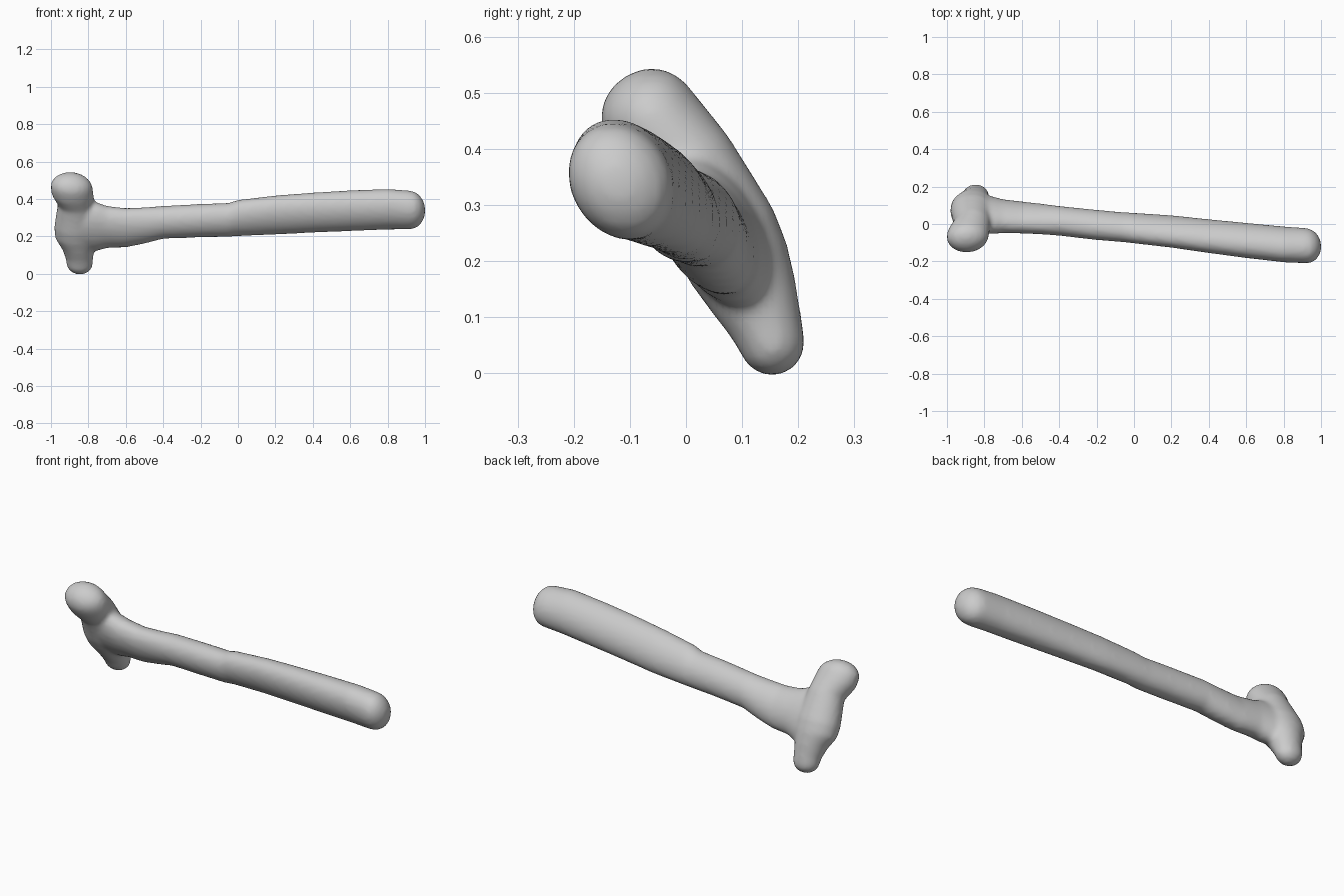
import bpy, bmesh, math
from mathutils import Vector

if "Cube" in bpy.data.objects:
    bpy.data.objects.remove(bpy.data.objects["Cube"])

SIDES = 24


def loft(bm, stations, axis_u, axis_v_of, cap_start, cap_end):
    """Skin elliptical sections (x, y, z, radius_u, radius_v) with rounded end caps."""
    centres = [Vector(s[:3]) for s in stations]
    d0 = (centres[0] - centres[1]).normalized()
    d1 = (centres[-1] - centres[-2]).normalized()
    rings = []
    n = len(stations)
    for i, s in enumerate(stations):
        t = (centres[min(i + 1, n - 1)] - centres[max(i - 1, 0)]).normalized()
        rings.append((centres[i], axis_u, axis_v_of(t), s[3], s[4]))

    def cap(ring, direction, length):
        c, u, v, ru, rv = ring
        out = []
        for deg in (20, 40, 60, 78):
            a = math.radians(deg)
            out.append((c + direction * length * math.sin(a), u, v,
                        ru * math.cos(a), rv * math.cos(a)))
        return out

    rings = cap(rings[0], d0, cap_start)[::-1] + rings + cap(rings[-1], d1, cap_end)
    loops = []
    for c, u, v, ru, rv in rings:
        loops.append([bm.verts.new(c + u * ru * math.cos(a) + v * rv * math.sin(a))
                      for a in (2 * math.pi * k / SIDES for k in range(SIDES))])
    for a, b in zip(loops, loops[1:]):
        for k in range(SIDES):
            j = (k + 1) % SIDES
            bm.faces.new((a[k], a[j], b[j], b[k]))
    bm.faces.new(loops[0][::-1])
    bm.faces.new(loops[-1])


bm = bmesh.new()

# Handle: tilted oval sections from the head to the rounded butt
tilt = Vector((0, -0.5, 0.866))
side = Vector((0, 0.866, 0.5))
handle = [
    (-0.86, 0.060, 0.255, 0.150, 0.085),
    (-0.76, 0.047, 0.252, 0.145, 0.082),
    (-0.70, 0.042, 0.250, 0.122, 0.077),
    (-0.60, 0.035, 0.246, 0.114, 0.074),
    (-0.50, 0.027, 0.258, 0.104, 0.074),
    (-0.40, 0.017, 0.275, 0.092, 0.075),
    (-0.20, -0.005, 0.284, 0.094, 0.076),
    (-0.05, -0.018, 0.288, 0.096, 0.074),
    (0.00, -0.022, 0.298, 0.104, 0.073),
    (0.20, -0.040, 0.314, 0.113, 0.076),
    (0.40, -0.065, 0.327, 0.115, 0.081),
    (0.60, -0.088, 0.337, 0.116, 0.086),
    (0.80, -0.109, 0.345, 0.115, 0.089),
    (0.92, -0.116, 0.341, 0.108, 0.090),
]
loft(bm, handle, tilt, lambda t: side, 0.03, 0.082)

# Head: curved bar with a knob on top and a blunt peg below
x_axis = Vector((1, 0, 0))
head = [
    (-0.890, -0.068, 0.462, 0.112, 0.088),
    (-0.885, -0.045, 0.430, 0.112, 0.090),
    (-0.865, 0.002, 0.375, 0.098, 0.088),
    (-0.865, 0.035, 0.315, 0.108, 0.092),
    (-0.865, 0.068, 0.250, 0.118, 0.098),
    (-0.865, 0.095, 0.195, 0.114, 0.093),
    (-0.855, 0.120, 0.140, 0.088, 0.081),
    (-0.848, 0.143, 0.085, 0.074, 0.066),
    (-0.847, 0.153, 0.055, 0.071, 0.060),
]
loft(bm, head, x_axis, lambda t: x_axis.cross(t).normalized(), 0.080, 0.060)

bmesh.ops.recalc_face_normals(bm, faces=bm.faces)
mesh = bpy.data.meshes.new("bone_club")
bm.to_mesh(mesh)
bm.free()
club = bpy.data.objects.new("bone_club", mesh)
bpy.context.collection.objects.link(club)

# Fuse head and handle into one softly blended body
remesh = club.modifiers.new("fuse", 'REMESH')
remesh.mode = 'VOXEL'
remesh.voxel_size = 0.012
remesh.use_smooth_shade = True
smooth = club.modifiers.new("blend", 'SMOOTH')
smooth.factor = 0.5
smooth.iterations = 8
